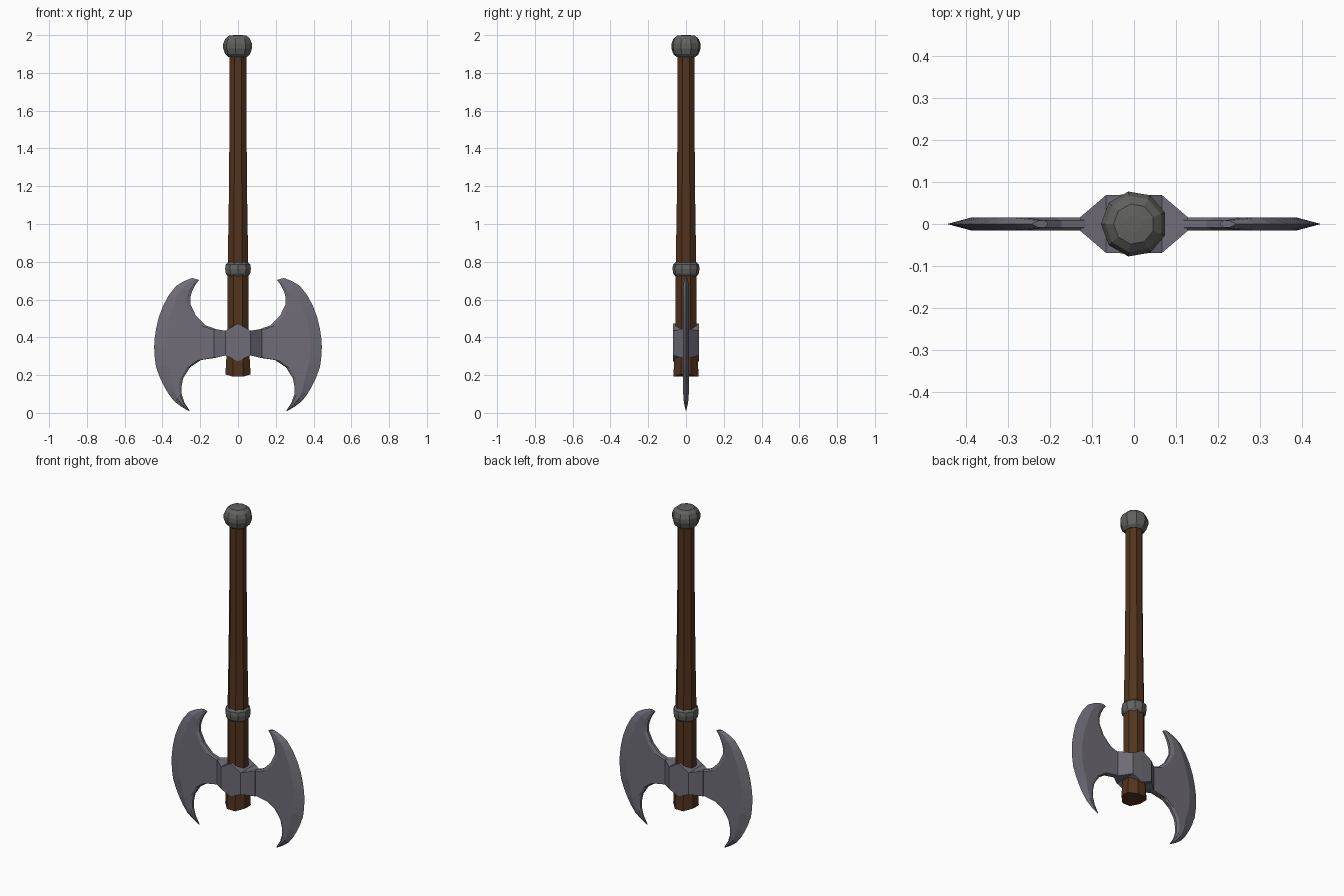
import bpy, bmesh, math
from mathutils import Vector


def material(name, rgb):
    m = bpy.data.materials.new(name)
    m.diffuse_color = (*rgb, 1)
    return m


STEEL = material("steel", (0.16, 0.15, 0.185))
IRON = material("iron", (0.12, 0.12, 0.115))
WOOD = material("wood", (0.085, 0.034, 0.013))


def loft(name, rings, mat, mirror=False):
    """Skin a list of closed rings and cap both ends."""
    bm = bmesh.new()
    loops = [[bm.verts.new(p) for p in ring] for ring in rings]
    n = len(loops[0])
    for a, b in zip(loops, loops[1:]):
        for i in range(n):
            j = (i + 1) % n
            bm.faces.new((a[i], a[j], b[j], b[i]))
    bm.faces.new(loops[0])
    bm.faces.new(loops[-1])
    bmesh.ops.recalc_face_normals(bm, faces=bm.faces)
    me = bpy.data.meshes.new(name)
    bm.to_mesh(me)
    bm.free()
    me.materials.append(mat)
    ob = bpy.data.objects.new(name, me)
    bpy.context.collection.objects.link(ob)
    if mirror:
        ob.modifiers.new("mirror", 'MIRROR').use_axis[0] = True
    return ob


def turned(name, profile, sides, mat, twist=0.5):
    step = 2 * math.pi / sides
    grow = 1 / math.cos(step / 2) ** 0.5
    return loft(name, [[(r * grow * math.cos((i + twist) * step),
                         r * grow * math.sin((i + twist) * step), z)
                        for i in range(sides)] for r, z in profile], mat)


# Wooden shaft, flared at the foot, with an uneven cut end
shaft = turned("shaft", [(0.069, 0.197), (0.066, 0.27), (0.057, 0.36), (0.057, 0.75),
                         (0.051, 1.1), (0.047, 1.5), (0.047, 1.91)], 8, WOOD)
for v in shaft.data.vertices[:8]:
    v.co.z += 0.007 if abs(v.co.x) > abs(v.co.y) else -0.005

# Iron pommel and collar
turned("pommel", [(0.05, 1.885), (0.066, 1.9), (0.076, 1.93), (0.076, 1.955),
                  (0.066, 1.98), (0.047, 1.997), (0.02, 2.0)], 9, IRON)
turned("collar", [(0.054, 0.722), (0.066, 0.737), (0.07, 0.763),
                  (0.067, 0.785), (0.054, 0.798)], 10, IRON)

# Socket block: sections along x as (x, half depth, bottom, top)
socket = [(-0.127, 0.017, 0.29, 0.445), (-0.066, 0.069, 0.304, 0.435),
          (0, 0.07, 0.273, 0.474),
          (0.066, 0.069, 0.304, 0.435), (0.127, 0.017, 0.29, 0.445)]
loft("socket", [[(x, -d, lo), (x, d, lo), (x, d, hi), (x, -d, hi)]
                for x, d, lo, hi in socket], STEEL)

# Crescent blade: stations from upper to lower horn, (outer x, z, inner x, z, half thickness)
stations = [(0.243, 0.714, 0.206, 0.704, 0.008), (0.285, 0.698, 0.226, 0.678, 0.012),
            (0.328, 0.672, 0.243, 0.645, 0.016), (0.367, 0.622, 0.252, 0.612, 0.016),
            (0.397, 0.566, 0.252, 0.575, 0.016), (0.420, 0.505, 0.222, 0.513, 0.016),
            (0.434, 0.444, 0.172, 0.463, 0.016), (0.441, 0.395, 0.108, 0.441, 0.016),
            (0.444, 0.349, 0.108, 0.365, 0.016), (0.441, 0.295, 0.108, 0.293, 0.016),
            (0.434, 0.243, 0.196, 0.280, 0.016), (0.415, 0.190, 0.252, 0.243, 0.016),
            (0.390, 0.138, 0.289, 0.187, 0.016), (0.366, 0.098, 0.299, 0.140, 0.015),
            (0.339, 0.063, 0.299, 0.100, 0.014), (0.302, 0.034, 0.284, 0.055, 0.009),
            (0.259, 0.009, 0.257, 0.014, 0.001)]
rings = []
for ox, oz, ix, iz, t in stations:
    outer, inner = Vector((ox, 0, oz)), Vector((ix, 0, iz))
    across = inner - outer
    w = across.length
    across.normalize()
    edge = outer + across * min(0.06, 0.4 * w)
    back = inner - across * min(0.02, 0.2 * w)
    y = Vector((0, t, 0))
    rings.append([outer, edge + y, back + y, inner + y * 0.5,
                  inner - y * 0.5, back - y, edge - y])
loft("blades", rings, STEEL, mirror=True)
